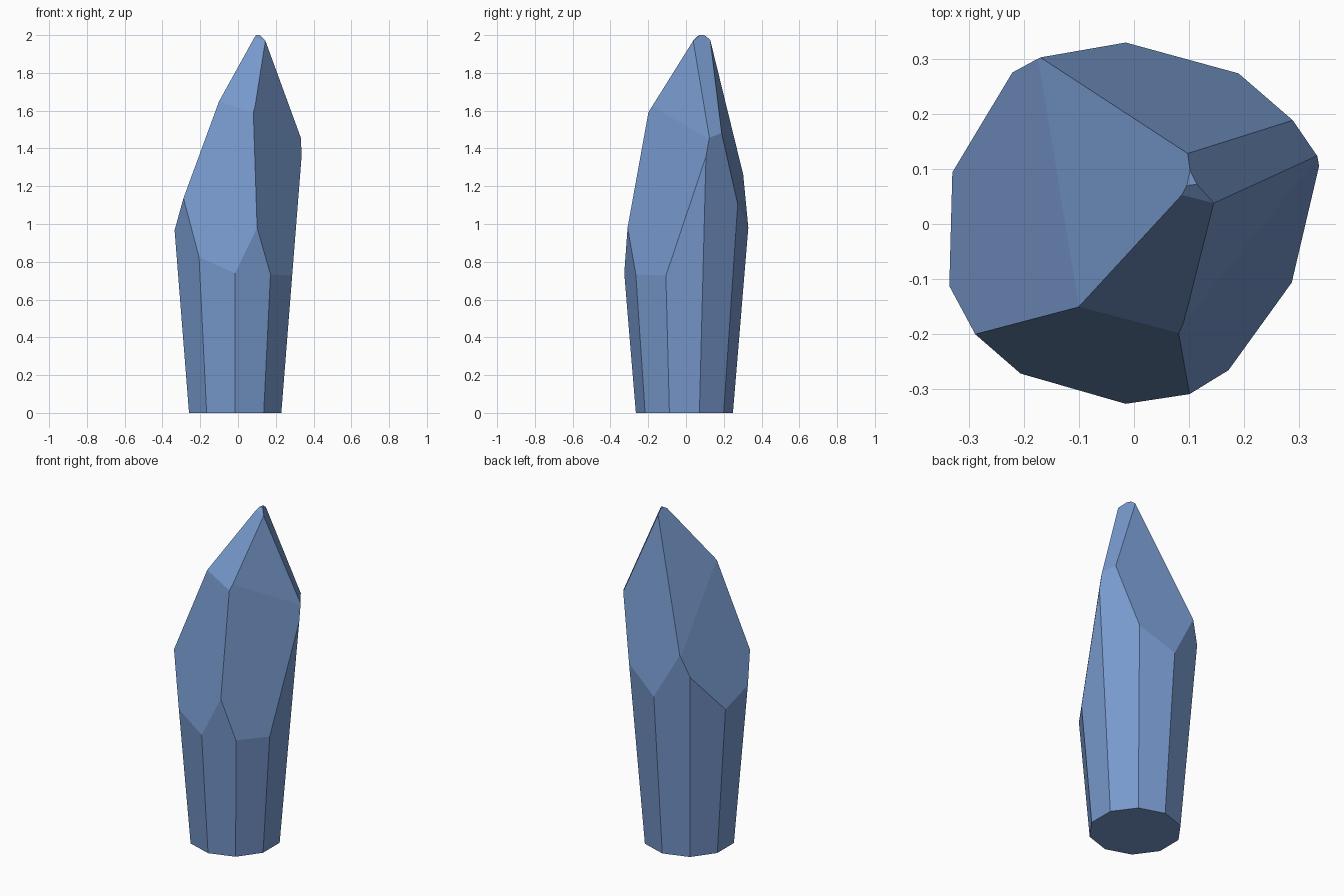
import bpy, bmesh, math
from mathutils import Vector

if "Cube" in bpy.data.objects:
    bpy.data.objects.remove(bpy.data.objects["Cube"])

SIDES, HEIGHT = 10, 2.0
CENTRE = Vector((-0.015, -0.0085, 0.0))
R_BASE, FLARE = 0.257, 0.083      # base radius, growth per unit of height

# Key corners of the crystal tip
shoulder_left = (-0.30, -0.187, 1.20)
shoulder_back = (-0.175, 0.303, 1.25)
ridge_left = (-0.10, -0.15, 1.65)
ridge_front = (0.085, -0.20, 1.59)
shoulder_right = (0.335, 0.125, 1.45)
shoulder_rear = (0.288, 0.192, 1.48)
tip_left = (0.055, 0.065, 2.0)
tip_mid = (0.113, 0.072, 2.0)
tip_right = (0.145, 0.038, 1.97)

# Each facet is a plane through three points
facets = [
    (shoulder_left, (-0.015, -0.325, 0.75), ridge_front),            # lower front
    (ridge_left, ridge_front, tip_right),                            # upper front
    ((0.173, -0.265, 0.73), (0.288, -0.105, 0.725), (0.102, -0.308, 0.98)),  # lower right
    (ridge_front, tip_right, shoulder_right),                        # upper right
    (tip_right, shoulder_right, shoulder_rear),                      # right back
    ((-0.015, 0.33, 0.98), (0.19, 0.275, 1.10), (0.07, 0.128, 2.0)), # back
    (shoulder_left, ridge_left, shoulder_back),                      # lower left
    (ridge_left, tip_left, shoulder_back),                           # upper left
    (tip_left, tip_mid, tip_right),                                  # tiny tip bevel
]


def ring(bm, z):
    r = R_BASE + FLARE * z
    return [bm.verts.new(CENTRE + Vector((r * math.cos(a), r * math.sin(a), z)))
            for a in (math.radians(18 + 360 / SIDES * i) for i in range(SIDES))]


def cut(bm, points):
    a, b, c = (Vector(p) for p in points)
    n = (b - a).cross(c - a).normalized()
    if n.dot(Vector((0, 0, 1)) - a) > 0:      # keep the core of the crystal
        n = -n
    bmesh.ops.bisect_plane(bm, geom=bm.verts[:] + bm.edges[:] + bm.faces[:], dist=1e-5,
                           plane_co=a, plane_no=n, clear_outer=True)
    rim = [e for e in bm.edges if e.is_boundary]
    if rim:
        bmesh.ops.holes_fill(bm, edges=rim, sides=0)


# Flared ten-sided column
bm = bmesh.new()
low, high = ring(bm, 0), ring(bm, HEIGHT)
bm.faces.new(low[::-1])
bm.faces.new(high)
for i in range(SIDES):
    j = (i + 1) % SIDES
    bm.faces.new((low[i], low[j], high[j], high[i]))

# Slice the tip facets
for f in facets:
    cut(bm, f)
bmesh.ops.recalc_face_normals(bm, faces=bm.faces[:])

mesh = bpy.data.meshes.new("crystal")
bm.to_mesh(mesh)
bm.free()
crystal = bpy.data.objects.new("crystal", mesh)
bpy.context.collection.objects.link(crystal)

# One blue crystal colour
blue = bpy.data.materials.new("crystal blue")
blue.diffuse_color = (0.185, 0.32, 0.61, 1)
blue.use_nodes = True
blue.node_tree.nodes["Principled BSDF"].inputs["Base Color"].default_value = blue.diffuse_color
mesh.materials.append(blue)
